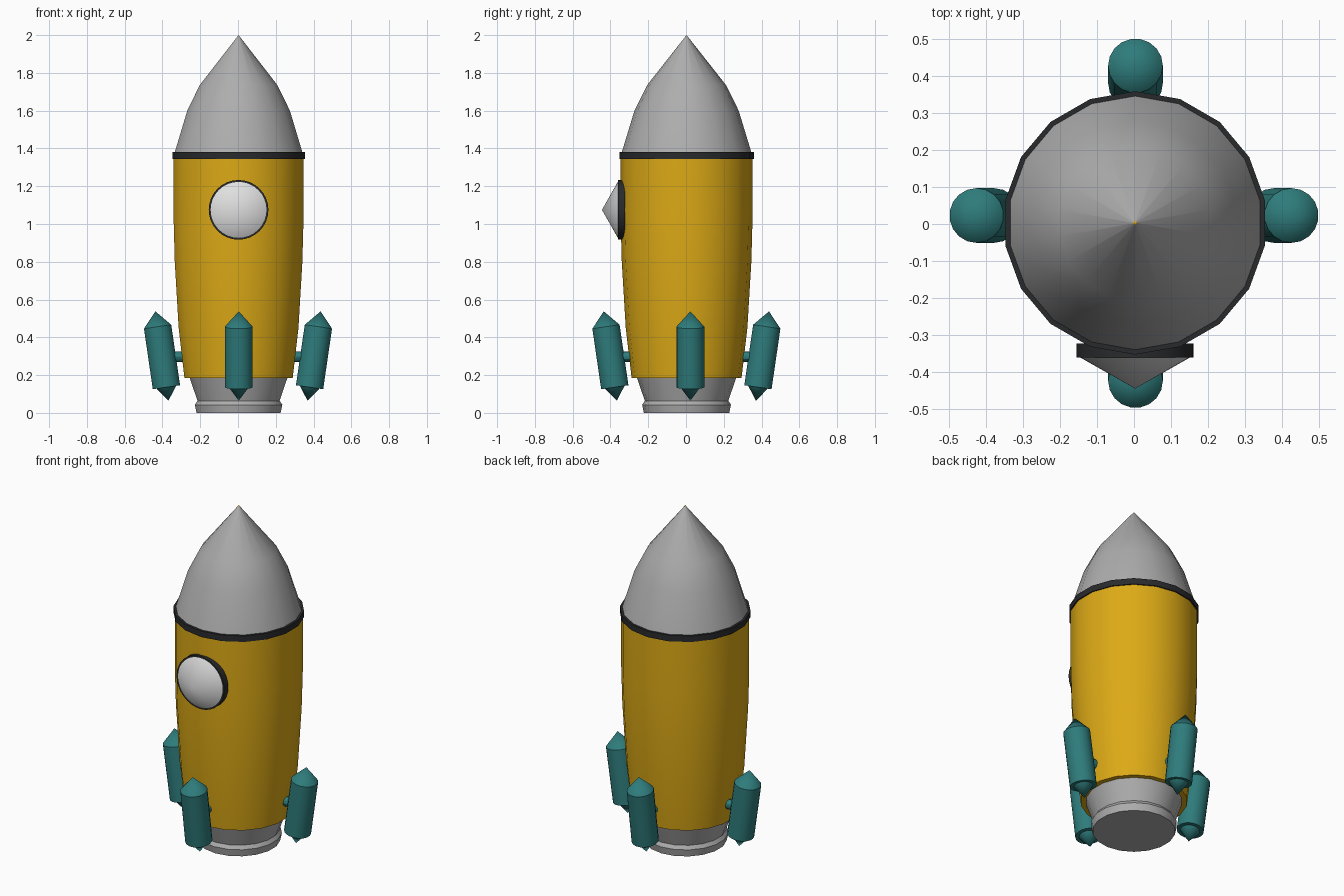
import bpy, bmesh, math
from mathutils import Matrix, Vector

if "Cube" in bpy.data.objects:
    bpy.data.objects.remove(bpy.data.objects["Cube"])

CX, CY = 0.003, 0.003  # hull axis


def material(name, rgb):
    m = bpy.data.materials.new(name)
    m.diffuse_color = (*rgb, 1)
    m.use_nodes = True
    m.node_tree.nodes["Principled BSDF"].inputs["Base Color"].default_value = m.diffuse_color
    return m


YELLOW = material("yellow paint", (0.72, 0.40, 0.008))
GREY = material("grey metal", (0.42, 0.42, 0.42))
DARK = material("dark trim", (0.022, 0.023, 0.025))
TEAL = material("teal paint", (0.028, 0.20, 0.20))
WHITE = material("white glass", (0.75, 0.75, 0.75))


def lathe(name, profile, mat, matrix, sides=18):
    """Spin (radius, height) points round local z; radius 0 makes a tip, open ends are capped."""
    bm = bmesh.new()
    rings = []
    for r, z in profile:
        if r == 0:
            rings.append([bm.verts.new((0, 0, z))])
        else:
            rings.append([bm.verts.new((r * math.cos(a), r * math.sin(a), z))
                          for a in (math.pi / 2 + 2 * math.pi * i / sides for i in range(sides))])
    for a, b in zip(rings, rings[1:]):
        for i in range(sides):
            j = (i + 1) % sides
            quad = [a[i % len(a)], a[j % len(a)], b[j % len(b)], b[i % len(b)]]
            bm.faces.new(list(dict.fromkeys(quad)))
    for ring in (rings[0], rings[-1]):
        if len(ring) > 1:
            bm.faces.new(ring)
    bmesh.ops.recalc_face_normals(bm, faces=bm.faces)
    bm.transform(matrix)
    me = bpy.data.meshes.new(name)
    bm.to_mesh(me)
    bm.free()
    me.materials.append(mat)
    ob = bpy.data.objects.new(name, me)
    bpy.context.collection.objects.link(ob)
    bpy.ops.object.select_all(action='DESELECT')
    ob.select_set(True)
    bpy.context.view_layer.objects.active = ob
    bpy.ops.object.shade_smooth_by_angle(angle=math.radians(30))
    return ob


hull = Matrix.Translation((CX, CY, 0))

# Hull
lathe("body", [(0.291, 0.185), (0.322, 0.45), (0.343, 0.80), (0.349, 1.02), (0.349, 1.36)], YELLOW, hull)
lathe("collar_ring", [(0.356, 1.345), (0.356, 1.381)], DARK, hull)
lathe("nose_cone", [(0.346, 1.37), (0.276, 1.60), (0.209, 1.735), (0.005, 1.994)], GREY, hull)
lathe("nose_tip", [(0.005, 1.994), (0, 2.0)], YELLOW, hull)
lathe("nozzle", [(0.226, 0), (0.235, 0.043), (0.221, 0.064), (0.264, 0.19)], GREY, hull)

# Round window on the front: local z points to -y
window = Matrix.Translation((CX, 0, 1.075)) @ Matrix.Rotation(math.pi / 2, 4, 'X')
lathe("window_frame", [(0.158, 0.323), (0.158, 0.361)], DARK, window, 32)
lathe("window_glass", [(0.148, 0.361), (0, 0.445)], WHITE, window, 32)

# Four tilted boosters with struts; built along +x and turned into place
booster = [(0, -0.239), (0.053, -0.167), (0.074, -0.167), (0.074, 0.157), (0, 0.239)]
tilt = Matrix.Translation((0.403, 0, 0.301)) @ Matrix.Rotation(math.radians(8.3), 4, 'Y')
strut = Matrix.Translation((0, 0, 0.298)) @ Matrix.Rotation(math.pi / 2, 4, 'Y')
for i, side in enumerate(("right", "back", "left", "front")):
    offset = Vector((0, 0.023, 0)) if i % 2 == 0 else Vector((0.004, 0.002, 0))
    place = Matrix.Translation(offset) @ Matrix.Rotation(i * math.pi / 2, 4, 'Z')
    lathe(side + "_booster", booster, TEAL, place @ tilt)
    lathe(side + "_strut", [(0.028, 0.26), (0.028, 0.40)], TEAL, place @ strut, 12)
